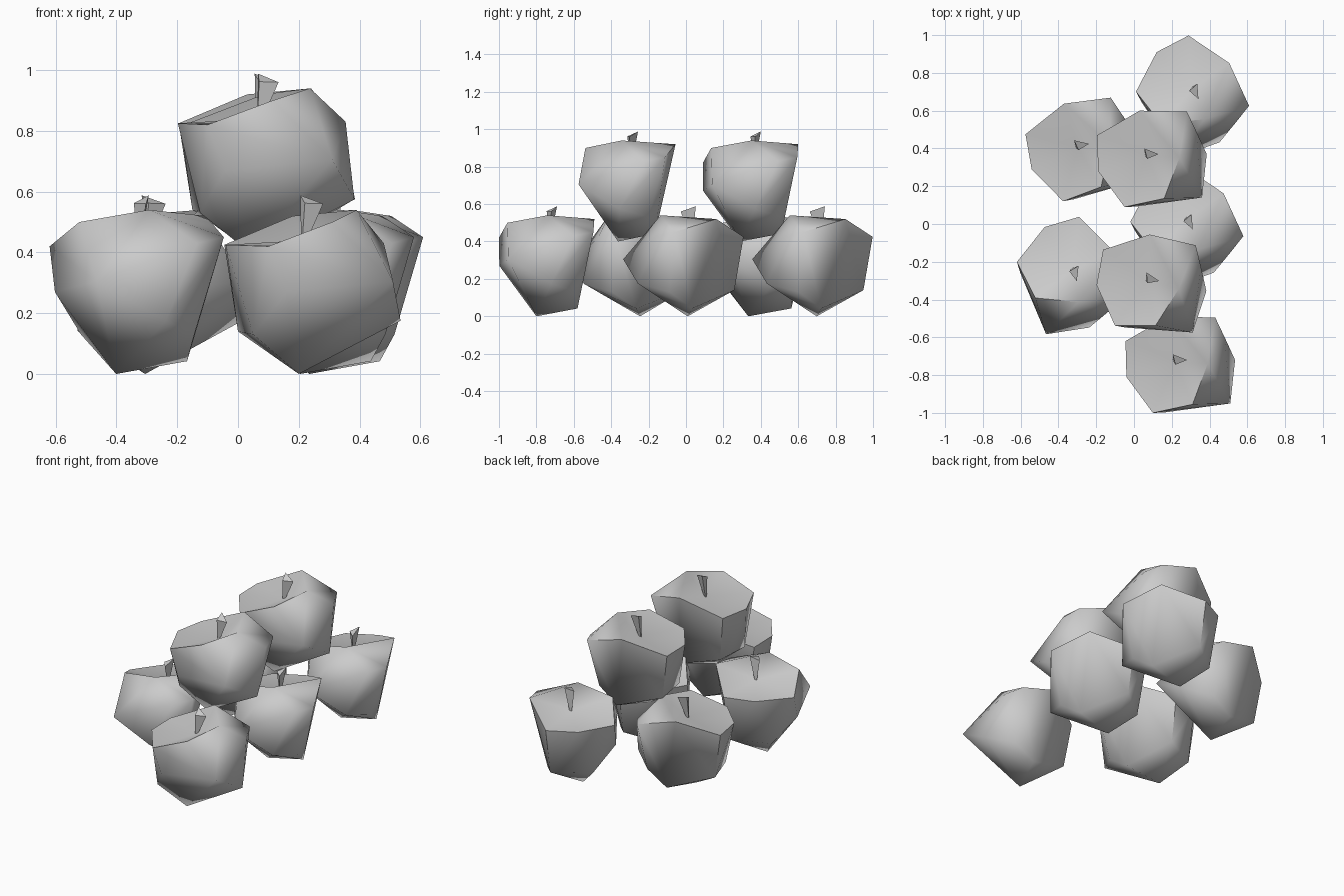
import bpy, bmesh
from math import radians
from mathutils import Vector

if "Cube" in bpy.data.objects:
    bpy.data.objects.remove(bpy.data.objects["Cube"])

# Fruit corners: top rim, shoulder and sides, underside
RIM = [(-.295, .12, .425), (-.07, .25, .52), (.14, 0, .54),
       (.06, -.215, .50), (-.15, -.26, .42), (-.29, -.07, .425)]
SIDES = [(.18, .245, .45), (.23, .14, .43), (.26, -.21, .305),
         (.285, .02, .175), (-.09, -.258, .27)]
UNDER = [(-.2, -.14, .13), (-.25, .1, .14), (.16, .15, .13),
         (-.05, -.06, 0), (.03, .16, .042)]
DENT = (-.03, .01, .44)
STEM_TOP = [(-.045, .05, .588), (.03, .02, .56), (-.03, -.005, .562)]


def hull(bm, points):
    verts = [bm.verts.new(p) for p in points]
    bmesh.ops.convex_hull(bm, input=verts)
    return verts


def to_mesh(bm, name):
    bmesh.ops.recalc_face_normals(bm, faces=bm.faces[:])
    mesh = bpy.data.meshes.new(name)
    bm.to_mesh(mesh)
    bm.free()
    return mesh


def fruit_mesh():
    bm = bmesh.new()
    rim = set(hull(bm, RIM + SIDES + UNDER)[:len(RIM)])
    # open the top and sink it to a dent
    cap = [f for f in bm.faces if all(v in rim for v in f.verts)]
    bmesh.ops.delete(bm, geom=cap, context='FACES')
    centre = bm.verts.new(DENT)
    for e in [e for e in bm.edges if e.is_boundary]:
        bm.faces.new((e.verts[0], e.verts[1], centre))
    bmesh.ops.delete(bm, geom=[e for e in bm.edges if not e.link_faces], context='EDGES')
    return to_mesh(bm, "fruit")


def stem_mesh():
    # three-sided stalk, narrow at the root and wide at the tip
    bm = bmesh.new()
    mid = sum((Vector(p) for p in STEM_TOP), Vector()) / 3
    root = [(Vector(p) - mid) * .25 + Vector((-.035, .015, .44)) for p in STEM_TOP]
    hull(bm, STEM_TOP + root)
    return to_mesh(bm, "stem")


# Pile: five on the ground, two on top (name, position, turn)
PILE = [("front_right", (.25, -.74, 0), 0),
        ("front_left", (-.33, -.278, 0), -75),
        ("middle_right", (.28, -.01, 0), -64),
        ("back_left", (-.265, .40, 0), 8.5),
        ("back_right", (.31, .68, 0), -64),
        ("top_front", (.10, -.315, .40), -12),
        ("top_back", (.10, .35, .40), 0)]

fruit, stem = fruit_mesh(), stem_mesh()
for name, pos, turn in PILE:
    for part, mesh in (("fruit", fruit), ("stem", stem)):
        ob = bpy.data.objects.new(f"{name}_{part}", mesh)
        ob.location = pos
        ob.rotation_euler.z = radians(turn)
        bpy.context.collection.objects.link(ob)

# Smooth sides, crisp rim
for mesh in (fruit, stem):
    mesh.shade_smooth()
    mesh.set_sharp_from_angle(angle=radians(60))
